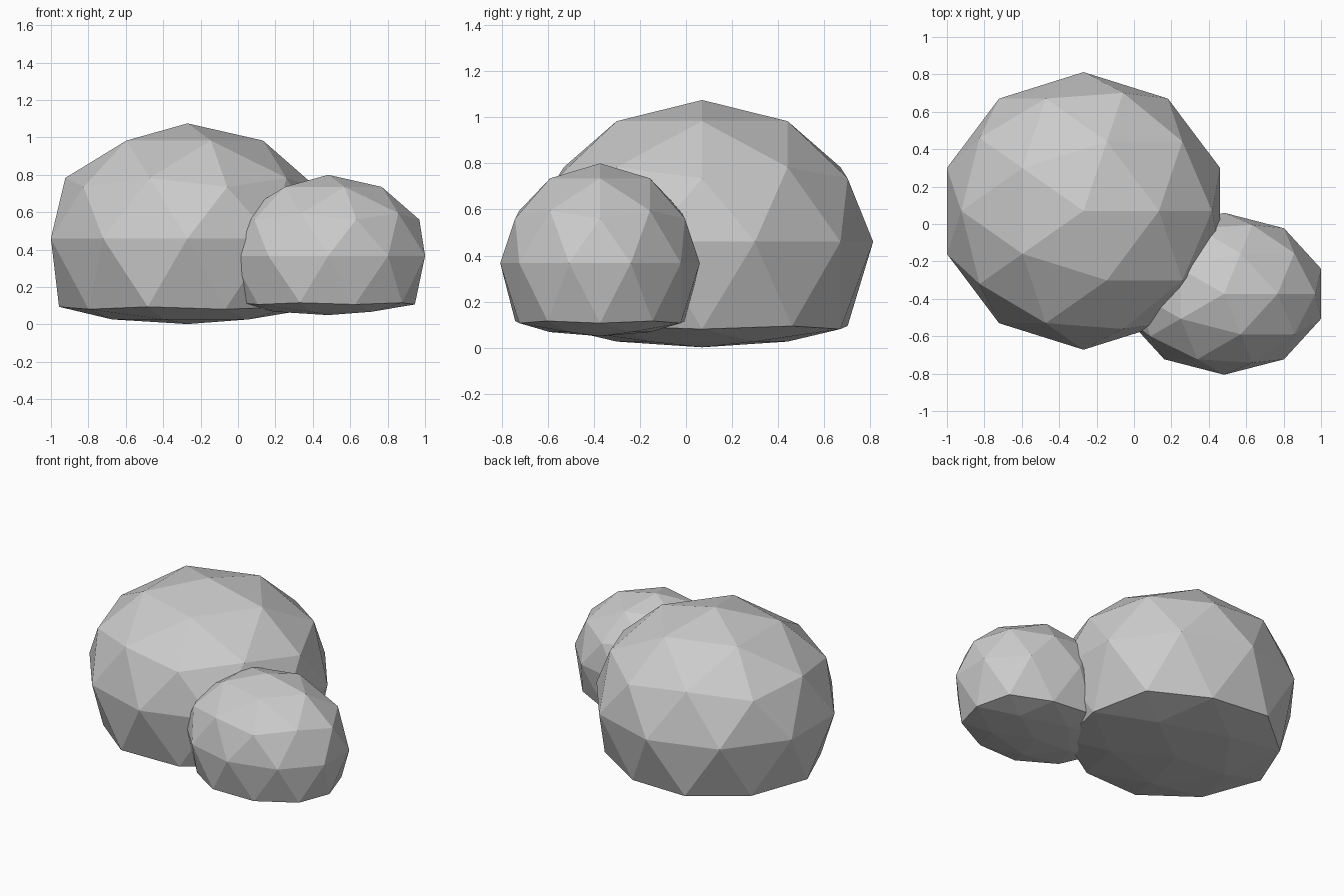
import bpy

if "Cube" in bpy.data.objects:
    bpy.data.objects.remove(bpy.data.objects["Cube"])

def boulder(name, centre, radii, base_z, slope):
    """Low-poly boulder: scaled icosphere with its underside pressed nearly flat."""
    bpy.ops.mesh.primitive_ico_sphere_add(subdivisions=2, radius=1)
    ob = bpy.context.object
    ob.name = name
    cx, cy, cz = centre
    rx, ry, rz = radii
    for v in ob.data.vertices:
        x, y, z = v.co
        # everything below the equator ring is squashed towards the base
        new_z = base_z + slope * (z + 1) if z < -0.2 else cz + rz * z
        v.co = (cx + rx * x, cy + ry * y, new_z)
    bpy.ops.object.shade_flat()
    return ob

# Large boulder and the smaller one leaning against it
boulder("large_boulder", (-0.27, 0.07, 0.46), (0.768, 0.742, 0.615), 0.002, 0.167)
boulder("small_boulder", (0.482, -0.373, 0.367), (0.545, 0.433, 0.433), 0.05, 0.12)
